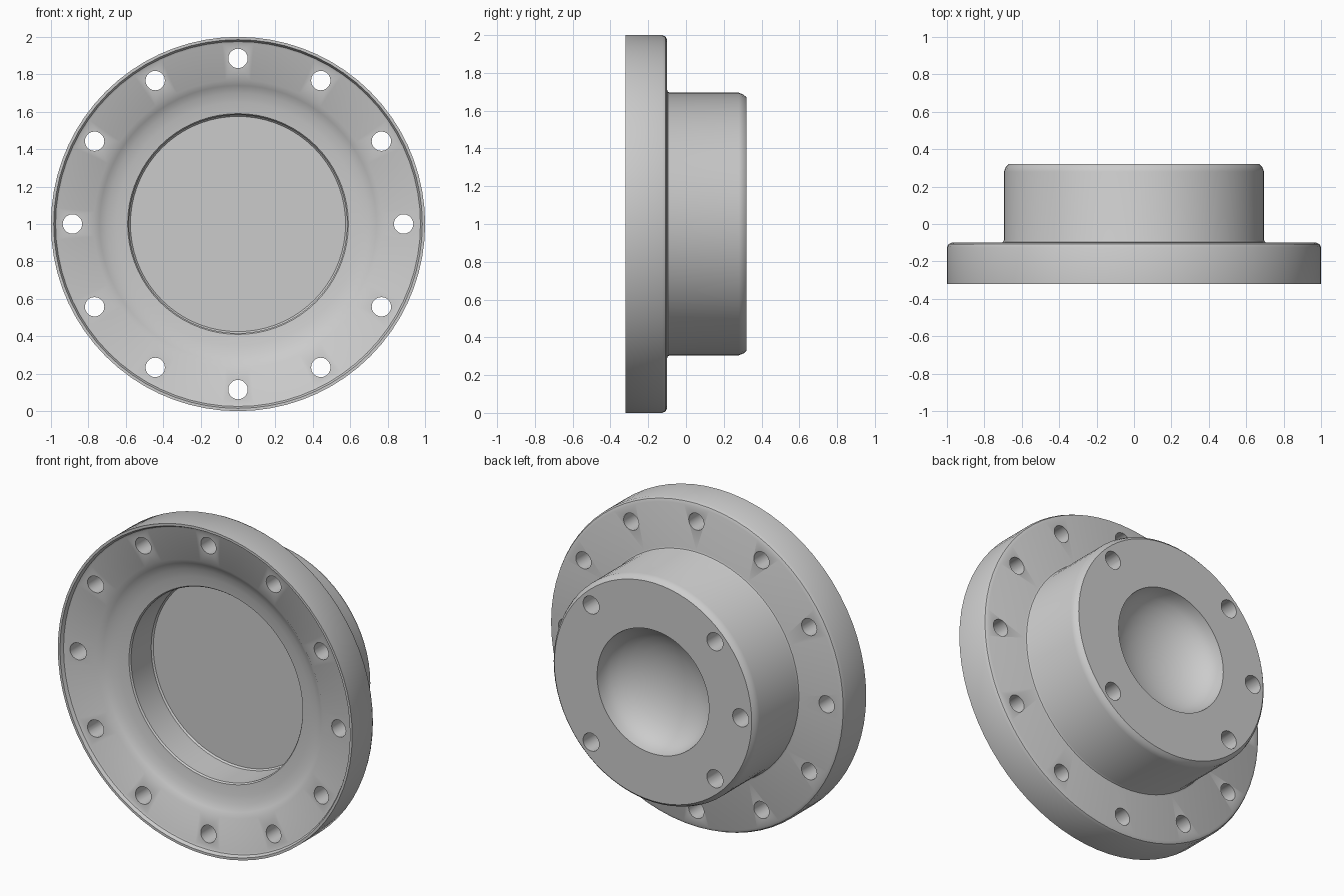
import bpy, bmesh, math
from mathutils import Matrix, Vector

if "Cube" in bpy.data.objects:
    bpy.data.objects.remove(bpy.data.objects["Cube"])

SEG = 72


def lathe(name, profile):
    """Revolve (radius, y) points around the y axis through z = 1."""
    bm = bmesh.new()
    rings = []
    for r, y in profile:
        if r == 0:
            rings.append([bm.verts.new((0, y, 1))])
            continue
        rings.append([bm.verts.new((r * math.cos(2 * math.pi * i / SEG), y,
                                    1 + r * math.sin(2 * math.pi * i / SEG)))
                      for i in range(SEG)])
    for a, b in zip(rings, rings[1:]):
        for i in range(SEG):
            j = (i + 1) % SEG
            if len(a) == 1:
                bm.faces.new((a[0], b[i], b[j]))
            elif len(b) == 1:
                bm.faces.new((a[i], b[0], a[j]))
            else:
                bm.faces.new((a[i], b[i], b[j], a[j]))
    bmesh.ops.recalc_face_normals(bm, faces=bm.faces)
    return make_object(name, bm)


def make_object(name, bm):
    mesh = bpy.data.meshes.new(name)
    bm.to_mesh(mesh)
    bm.free()
    obj = bpy.data.objects.new(name, mesh)
    bpy.context.collection.objects.link(obj)
    return obj


def drill(bm, angle, dist, radius, y0, y1):
    a = math.radians(angle)
    pos = Vector((dist * math.cos(a), (y0 + y1) / 2, 1 + dist * math.sin(a)))
    bmesh.ops.create_cone(bm, cap_ends=True, segments=20, radius1=radius,
                          radius2=radius, depth=y1 - y0,
                          matrix=Matrix.Translation(pos) @ Matrix.Rotation(math.pi / 2, 4, 'X'))


# Flanged hub: front bore, lipped flange, hub, rear bowl
bowl = [(0.38 * math.cos(t * math.pi / 16), 0.32 - 0.22 * math.sin(t * math.pi / 16))
        for t in range(8)]
profile = [
    (0, 0.0), (0.575, 0.0), (0.583, -0.01), (0.583, -0.205), (0.59, -0.215),
    (0.65, -0.222), (0.70, -0.234), (0.74, -0.252), (0.77, -0.275),
    (0.965, -0.295), (0.975, -0.30), (0.985, -0.32), (1.0, -0.32),
    (1.0, -0.125), (0.992, -0.108), (0.975, -0.10),
    (0.71, -0.10), (0.70, -0.096), (0.695, -0.085),
    (0.695, 0.28), (0.685, 0.305), (0.67, 0.32),
] + bowl + [(0, 0.10)]
hub = lathe("flanged_hub", profile)

# Bolt holes through the flange and blind holes in the rear of the hub
bm = bmesh.new()
for i in range(12):
    drill(bm, i * 30, 0.885, 0.052, -0.5, 0.1)
for angle in (45, 135, 180, 225, 315):
    drill(bm, angle, 0.595, 0.055, 0.14, 0.5)
cutter = make_object("hole_cutter", bm)
cutter.hide_render = True

cut = hub.modifiers.new("holes", 'BOOLEAN')
cut.operation = 'DIFFERENCE'
cut.solver = 'EXACT'
cut.object = cutter
bpy.context.view_layer.objects.active = hub
hub.select_set(True)
cutter.select_set(False)
bpy.ops.object.modifier_apply(modifier=cut.name)
bpy.data.objects.remove(cutter)
bpy.ops.object.shade_smooth_by_angle(angle=math.radians(32))
